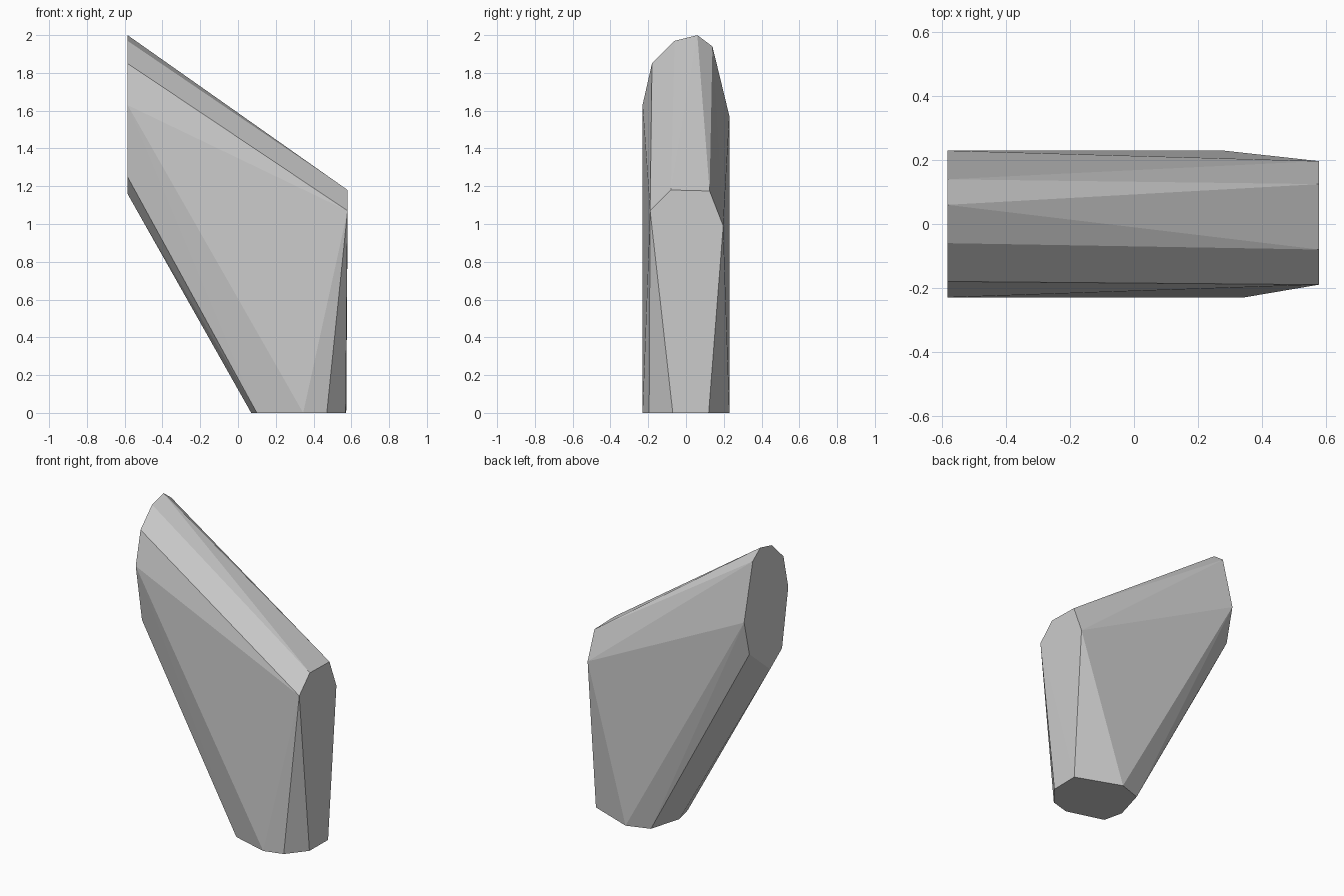
import bpy, bmesh

if "Cube" in bpy.data.objects:
    bpy.data.objects.remove(bpy.data.objects["Cube"])

# Three flat cut ends of the faceted block
left_end = [(0.06, 2.0), (-0.06, 1.97), (-0.18, 1.85), (-0.23, 1.63), (-0.165, 1.25),
            (-0.04, 1.16), (0.175, 1.34), (0.23, 1.57), (0.14, 1.94)]           # y, z
base = [(0.573, 0.12), (0.28, 0.23), (0.13, 0.18), (0.07, -0.03), (0.10, -0.16),
        (0.345, -0.23), (0.47, -0.195), (0.57, -0.07)]                          # x, y
right_end = [(-0.19, 1.07), (-0.08, 1.18), (0.125, 1.175), (0.197, 0.99)]       # y, z

points = [(-0.585, y, z) for y, z in left_end]
points += [(x, y, 0) for x, y in base]
points += [(0.58, y, z) for y, z in right_end]

# Stretch flat facets between the ends
bm = bmesh.new()
for p in points:
    bm.verts.new(p)
hull = bmesh.ops.convex_hull(bm, input=bm.verts[:])
loose = [v for v in bm.verts if not v.link_faces]
bmesh.ops.delete(bm, geom=loose, context='VERTS')
bmesh.ops.dissolve_limit(bm, angle_limit=0.01, verts=bm.verts[:], edges=bm.edges[:])
bmesh.ops.recalc_face_normals(bm, faces=bm.faces[:])

mesh = bpy.data.meshes.new("faceted_block")
bm.to_mesh(mesh)
bm.free()
block = bpy.data.objects.new("faceted_block", mesh)
bpy.context.collection.objects.link(block)
